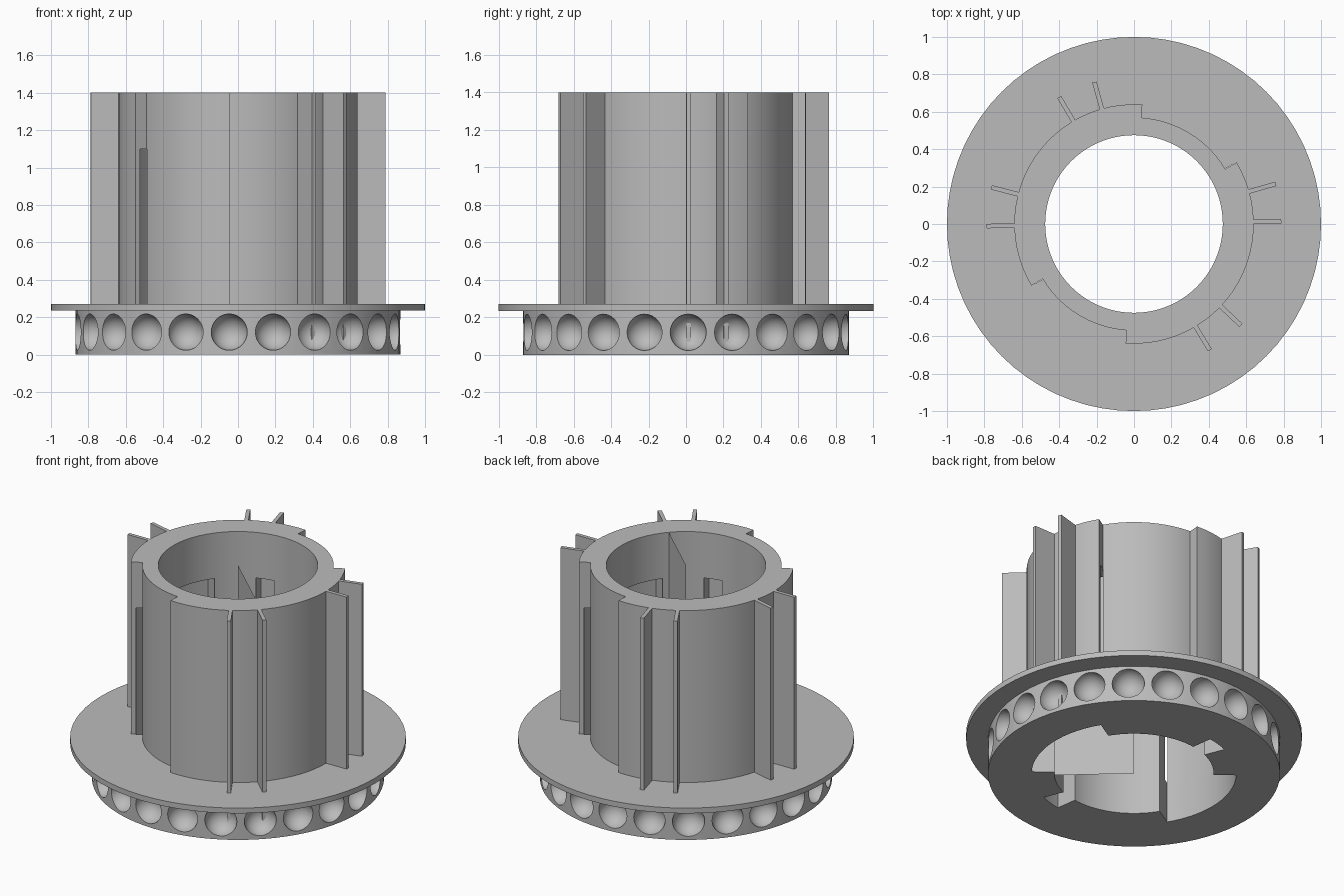
import bpy, bmesh, math
from mathutils import Vector, Matrix

if "Cube" in bpy.data.objects:
    bpy.data.objects.remove(bpy.data.objects["Cube"])

grey = bpy.data.materials.new("plain grey")
grey.use_nodes = True
grey.diffuse_color = (0.5, 0.5, 0.5, 1)
grey.node_tree.nodes["Principled BSDF"].inputs["Base Color"].default_value = (0.5, 0.5, 0.5, 1)

TOP = 1.4
BORE, CORE, OUTER = 0.475, 0.57, 0.64


def make(name, bm, closed=True):
    if closed:
        bmesh.ops.recalc_face_normals(bm, faces=bm.faces)
    mesh = bpy.data.meshes.new(name)
    bm.to_mesh(mesh)
    bm.free()
    obj = bpy.data.objects.new(name, mesh)
    bpy.context.collection.objects.link(obj)
    mesh.materials.append(grey)
    return obj


def polar(r, deg, z=0.0):
    a = math.radians(deg)
    return Vector((r * math.cos(a), r * math.sin(a), z))


def lathe(name, profile, steps=72):
    bm = bmesh.new()
    verts = [bm.verts.new((r, 0, z)) for r, z in profile]
    edges = [bm.edges.new((verts[i - 1], verts[i])) for i in range(len(verts))]
    bmesh.ops.spin(bm, geom=verts + edges, cent=(0, 0, 0), axis=(0, 0, 1),
                   angle=math.tau, steps=steps, use_merge=True)
    bmesh.ops.remove_doubles(bm, verts=bm.verts, dist=0.0001)
    return make(name, bm)


def add_sector(bm, a0, a1, r0, r1, z0, z1):
    n = max(3, round((a1 - a0) / 5))
    angles = [a0 + (a1 - a0) * i / n for i in range(n + 1)]
    ring = [polar(r1, a, z0) for a in angles] + [polar(r0, a, z0) for a in reversed(angles)]
    face = bm.faces.new([bm.verts.new(p) for p in ring])
    new = bmesh.ops.extrude_face_region(bm, geom=[face])["geom"]
    bmesh.ops.translate(bm, vec=(0, 0, z1 - z0),
                        verts=[g for g in new if isinstance(g, bmesh.types.BMVert)])


def cut(obj, cutter):
    mod = obj.modifiers.new("cut", 'BOOLEAN')
    mod.operation = 'DIFFERENCE'
    mod.solver = 'EXACT'
    mod.object = cutter
    bpy.context.view_layer.objects.active = obj
    bpy.ops.object.modifier_apply(modifier=mod.name)


# Hollow core with the base ring and the wide flange
core = lathe("core_and_flange", [
    (BORE, 0), (0.87, 0), (0.87, 0.235), (1, 0.235), (1, 0.27),
    (CORE, 0.27), (CORE, TOP), (BORE, TOP)])

# Two raised wall sections, leaving a shallow pocket between them
walls = []
for start in (86, 266):
    bm = bmesh.new()
    add_sector(bm, start, start + 125, CORE - 0.02, OUTER, 0.2, TOP)
    walls.append(make("raised_wall", bm))

# Round dimples around the base ring
bm = bmesh.new()
for i in range(23):
    bmesh.ops.create_uvsphere(bm, u_segments=32, v_segments=16, radius=0.097,
                              matrix=Matrix.Translation(polar(0.87, 0.8 + i * 360 / 23, 0.12)))
dimples = make("dimple_cutter", bm)
cut(core, dimples)

# Inner keyways, open at the bottom
bm = bmesh.new()
for half in (0, 180):
    add_sector(bm, 142 + half, 211.2 + half, 0.4, 0.61, -0.1, 1.1)
    add_sector(bm, 98 + half, 112 + half, 0.4, 0.61, -0.1, 1.1)
keyways = make("keyway_cutter", bm)
for part in [core] + walls:
    cut(part, keyways)

for helper in (dimples, keyways):
    bpy.data.objects.remove(helper)

# Thin radial fins
for angle in (1, 15.8, 105.6, 120.5, 165.6, 180.8, 301, 316.5):
    bm = bmesh.new()
    bmesh.ops.create_cube(bm, size=1)
    bmesh.ops.scale(bm, vec=(0.165, 0.024, TOP - 0.03), verts=bm.verts)
    bmesh.ops.translate(bm, vec=(0.705, 0, (TOP + 0.03) / 2), verts=bm.verts)
    bmesh.ops.rotate(bm, cent=(0, 0, 0), verts=bm.verts,
                     matrix=Matrix.Rotation(math.radians(angle), 3, 'Z'))
    make("fin", bm)

# Flat web inside the bore, from the axis to the wall
bm = bmesh.new()
bm.faces.new([bm.verts.new(polar(r, 317.5, z))
              for r, z in ((0, 0), (BORE, 0), (BORE, TOP), (0, TOP))])
make("inner_web", bm, closed=False)

# Smooth round walls with sharp edges
for obj in [core] + walls:
    bpy.ops.object.select_all(action='DESELECT')
    obj.select_set(True)
    bpy.context.view_layer.objects.active = obj
    bpy.ops.object.shade_smooth_by_angle(angle=math.radians(30))
